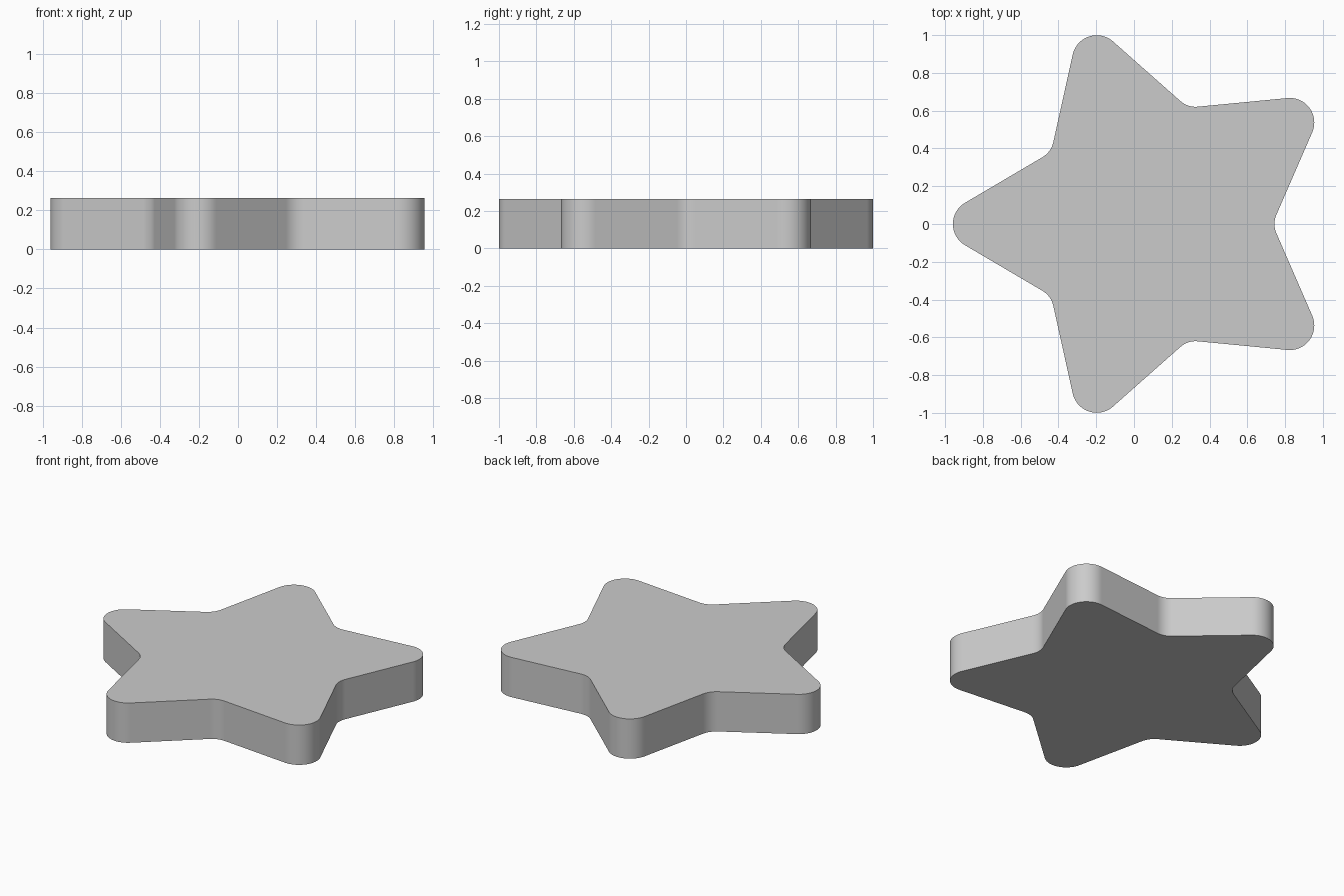
import bpy, bmesh
from math import sin, cos, radians

if "Cube" in bpy.data.objects:
    bpy.data.objects.remove(bpy.data.objects["Cube"])

CX = 0.085               # star centre on x
TIP_D, TIP_R = 0.914, 0.13   # tip arc centre distance and radius
NOTCH_R = 0.12           # inner corner fillet radius
HALF = 30.5              # half angle of each point, degrees
HEIGHT = 0.264

# Fillet centre sits outside the sharp inner corner, tangent to both edges
edge_dist = TIP_D * sin(radians(HALF)) + TIP_R
notch_d = (edge_dist + NOTCH_R) / sin(radians(HALF + 36))


def arc(dist, axis, radius, start, end, steps):
    """Arc points around a centre placed at polar (dist, axis)."""
    pts = []
    for i in range(steps + 1):
        a = radians(start + (end - start) * i / steps)
        pts.append((CX + dist * cos(radians(axis)) + radius * cos(a),
                    dist * sin(radians(axis)) + radius * sin(a)))
    return pts


# Outline: rounded tip then rounded notch, five times
outline = []
sweep = 90 - HALF
for k in range(5):
    tip = 36 + 72 * k
    notch = tip + 36
    outline += arc(TIP_D, tip, TIP_R, tip - sweep, tip + sweep, 20)
    turn = 90 - (HALF + 36)
    outline += arc(notch_d, notch, NOTCH_R, notch + 180 + turn, notch + 180 - turn, 8)

# Star slab: extrude the outline
bm = bmesh.new()
base = bm.faces.new([bm.verts.new((x, y, 0)) for x, y in outline])
top = bmesh.ops.extrude_face_region(bm, geom=[base], use_keep_orig=True)
bmesh.ops.translate(bm, vec=(0, 0, HEIGHT),
                    verts=[v for v in top["geom"] if isinstance(v, bmesh.types.BMVert)])
bmesh.ops.recalc_face_normals(bm, faces=bm.faces)
mesh = bpy.data.meshes.new("rounded_star")
bm.to_mesh(mesh)
bm.free()
star = bpy.data.objects.new("rounded_star", mesh)
bpy.context.collection.objects.link(star)

# Smooth rounded walls, sharp rims
bpy.context.view_layer.objects.active = star
star.select_set(True)
bpy.ops.object.shade_smooth_by_angle(angle=radians(30))
